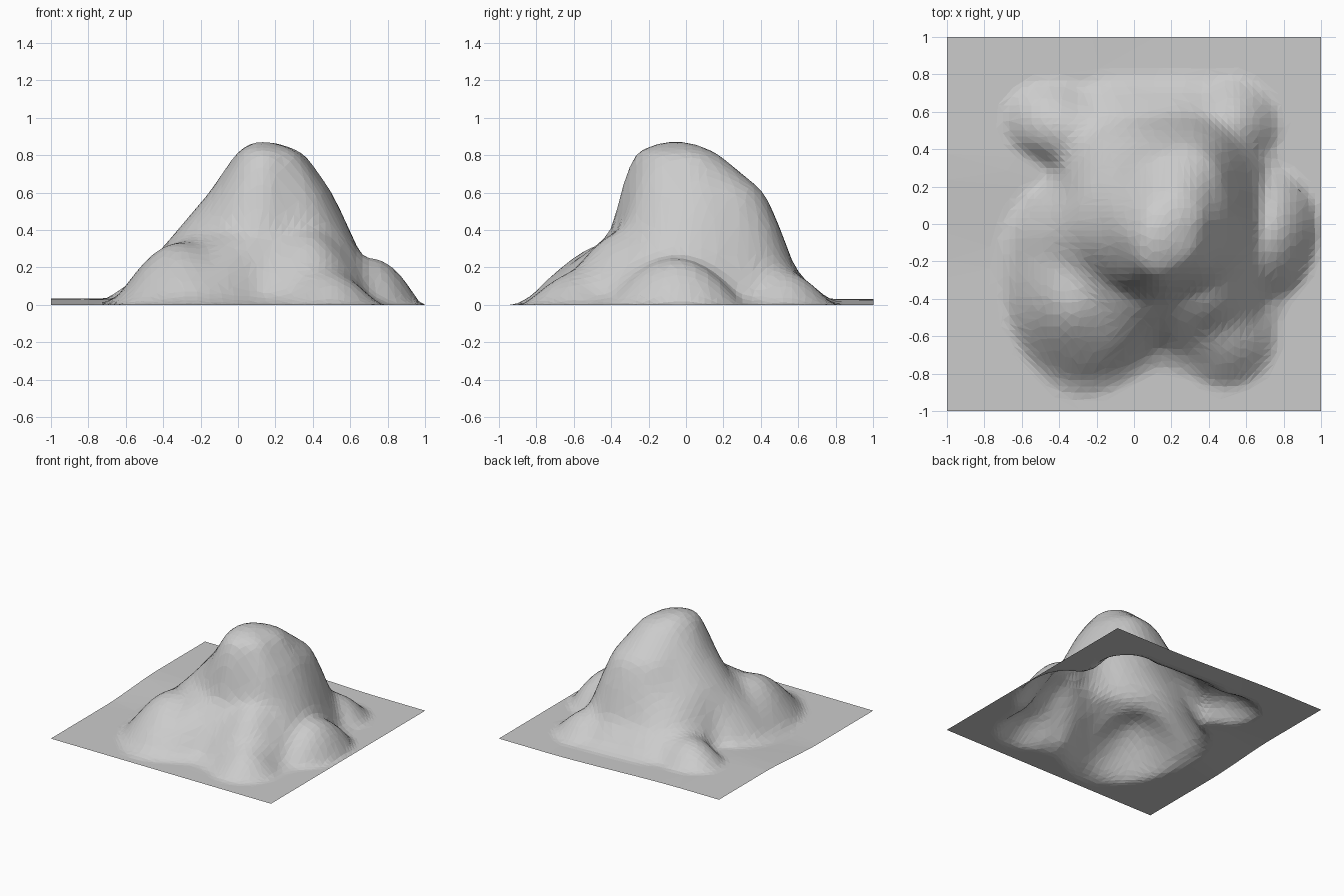
import bpy, bmesh, math

if "Cube" in bpy.data.objects:
    bpy.data.objects.remove(bpy.data.objects["Cube"])

N = 60                      # grid divisions of the terrain sheet
CX, CY, PEAK = 0.12, -0.06, 0.872
LEVELS = [0.8, 0.6, 0.4, 0.2, 0.05]

# Contour radii around the summit, every 30 degrees starting at +x
CONTOURS = [
    (.23, .37, .47, .56, .63), (.27, .43, .52, .60, .67),
    (.27, .52, .61, .68, .80), (.21, .45, .545, .63, .78),
    (.17, .34, .48, .65, .84), (.14, .30, .46, .56, .67),
    (.14, .27, .44, .62, .75), (.15, .26, .38, .64, .80),
    (.19, .28, .34, .66, .87), (.22, .295, .325, .50, .61),
    (.22, .29, .34, .56, .76), (.23, .34, .42, .58, .68),
]
# Foothills: x, y, radius x, radius y, turn in degrees, height, power
FOOTHILLS = [
    (.71, -.06, .26, .36, -8, .25, 1.0),
    (-.32, -.40, .37, .47, 8, .33, 1.4),
    (.38, -.34, .34, .38, 0, .38, 1.4),
    (.07, -.36, .25, .26, 0, .36, 1.2),
    (.49, -.58, .28, .30, 0, .17, 1.4),
    (.51, .52, .27, .27, 0, .18, 1.3),
    (-.38, .50, .38, .27, -25, .18, 1.2),
]


def step(a, b, v):
    t = max(0, min(1, (v - a) / (b - a)))
    return t * t * (3 - 2 * t)


def radius(level, ang):
    """Smooth periodic interpolation of one contour."""
    f = ang / (2 * math.pi) * 12
    i = math.floor(f)
    t = f - i
    a, b, c, d = (CONTOURS[(i + k) % 12][level] for k in (-1, 0, 1, 2))
    return b + .5 * t * (c - a + t * (2*a - 5*b + 4*c - d + t * (3*(b - c) + d - a)))


def mountain(x, y):
    dx, dy = x - CX, y - CY
    r, ang = math.hypot(dx, dy), math.atan2(dy, dx) % (2 * math.pi)
    rs = [radius(k, ang) for k in range(5)]
    if r < rs[0]:
        return PEAK - (PEAK - LEVELS[0]) * (r / rs[0]) ** 2
    rs.append(rs[4] + .1)
    zs = LEVELS + [0]
    for k in range(5):
        if r < rs[k + 1]:
            t = (r - rs[k]) / (rs[k + 1] - rs[k])
            return zs[k] + (zs[k + 1] - zs[k]) * t
    return 0


def foothill(x, y, hx, hy, rx, ry, turn, h, power):
    c, s = math.cos(math.radians(turn)), math.sin(math.radians(turn))
    u = ((x - hx) * c + (y - hy) * s) / rx
    v = ((y - hy) * c - (x - hx) * s) / ry
    q = 1 - u * u - v * v
    return h * q ** power if q > 0 else 0


def smooth_max(a, b):
    k = min(.09, a, b)
    if k <= 0:
        return max(a, b)
    d = max(k - abs(a - b), 0) / k
    return max(a, b) + d * d * k * .25


def height(x, y):
    z = mountain(x, y)
    for f in FOOTHILLS:
        z = smooth_max(z, foothill(x, y, *f))
    # hollow on the back left
    z -= foothill(x, y, -.50, .27, .20, .11, -40, .05, 1)
    # gentle rise of the ground in the back left corner
    rise = .033 * step(.6, -.7, x) * step(-.3, .4, y)
    return max(z, rise)


# Terrain: open sheet lifted into the mountain
bm = bmesh.new()
bmesh.ops.create_grid(bm, x_segments=N, y_segments=N, size=1)
for v in bm.verts:
    v.co.z = height(v.co.x, v.co.y)
inner = [v for v in bm.verts if not v.is_boundary]
for _ in range(2):
    bmesh.ops.smooth_vert(bm, verts=inner, factor=.5, use_axis_z=True)
bmesh.ops.triangulate(bm, faces=bm.faces)

mesh = bpy.data.meshes.new("mountain_terrain")
bm.to_mesh(mesh)
bm.free()
terrain = bpy.data.objects.new("mountain_terrain", mesh)
bpy.context.collection.objects.link(terrain)

grey = bpy.data.materials.new("light grey")
grey.diffuse_color = (.6, .6, .6, 1)
grey.use_nodes = True
grey.node_tree.nodes["Principled BSDF"].inputs["Base Color"].default_value = grey.diffuse_color
mesh.materials.append(grey)

# Faceted, slightly simplified rock surface
thin = terrain.modifiers.new("facets", 'DECIMATE')
thin.ratio = .35
